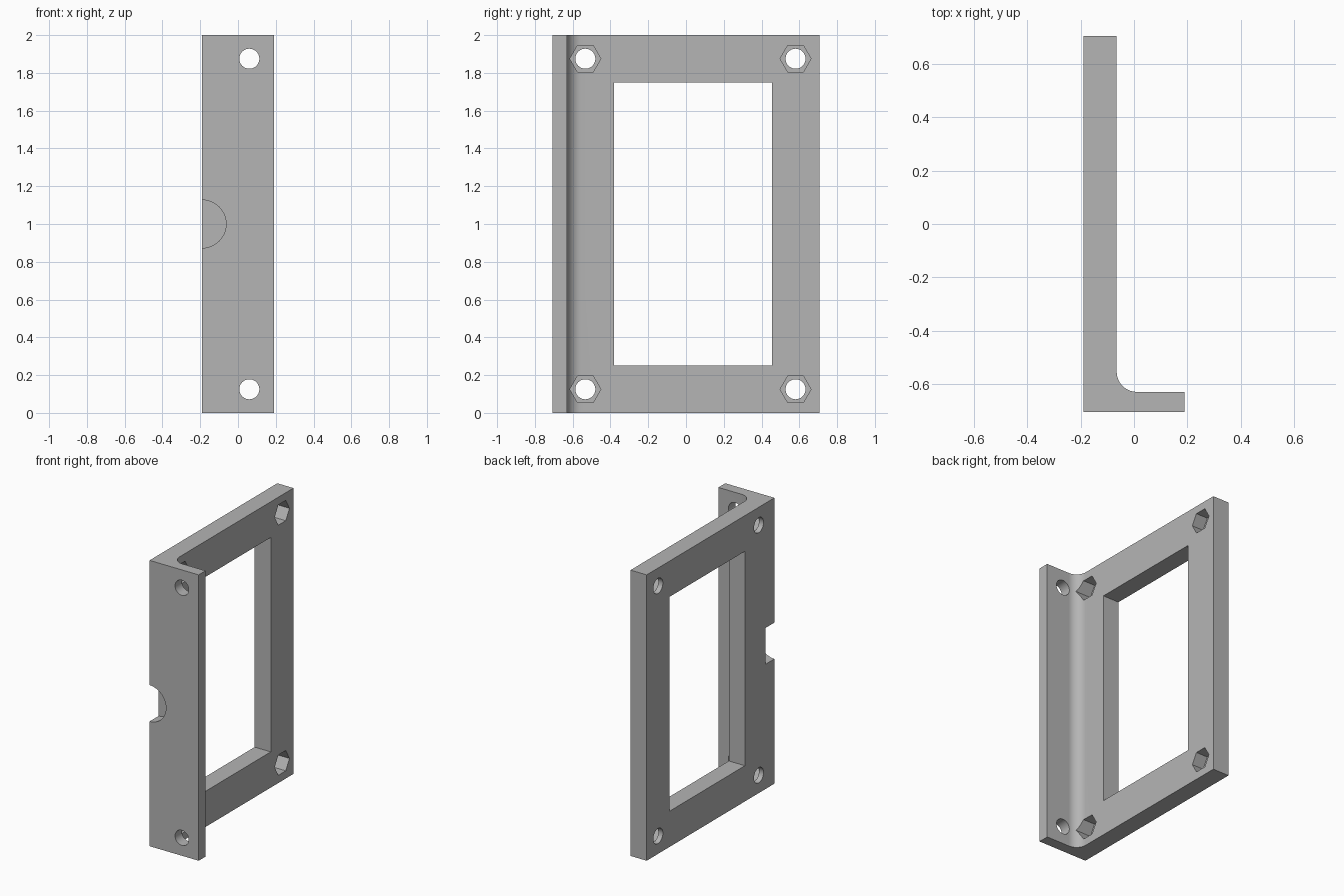
import bpy, bmesh, math
from mathutils import Matrix, Vector

old = bpy.data.objects.get("Cube")
if old:
    bpy.data.objects.remove(old, do_unlink=True)

grey = bpy.data.materials.new("plain grey")
grey.use_nodes = True
grey.diffuse_color = (0.46, 0.46, 0.46, 1)
grey.node_tree.nodes["Principled BSDF"].inputs["Base Color"].default_value = grey.diffuse_color

HEIGHT = 2.0
LEFT, RIGHT, FRONT, BACK = -0.19, 0.19, -0.706, 0.706
PLATE_X = -0.065      # inner face of the large plate
FLANGE_Y = -0.63      # inner face of the front flange
FILLET = 0.075


def add_object(name, bm):
    bmesh.ops.recalc_face_normals(bm, faces=bm.faces)
    mesh = bpy.data.meshes.new(name)
    bm.to_mesh(mesh)
    bm.free()
    mesh.materials.append(grey)
    obj = bpy.data.objects.new(name, mesh)
    bpy.context.collection.objects.link(obj)
    return obj


def prism(name, start, end, radius, sides):
    """Prism with its axis running from start to end."""
    start, end = Vector(start), Vector(end)
    axis = end - start
    bm = bmesh.new()
    bmesh.ops.create_cone(bm, cap_ends=True, segments=sides, radius1=radius,
                          radius2=radius, depth=axis.length)
    # the first corner points along y for prisms lying along x
    turn = Matrix.Rotation(math.pi / 2, 4, "Y" if abs(axis.x) > abs(axis.y) else "X")
    bm.transform(Matrix.Translation((start + end) / 2) @ turn)
    return add_object(name, bm)


def box(name, low, high):
    low, high = Vector(low), Vector(high)
    bm = bmesh.new()
    bmesh.ops.create_cube(bm, size=1)
    bm.transform(Matrix.Translation((low + high) / 2) @ Matrix.Diagonal((*(high - low), 1)))
    return add_object(name, bm)


# Angle bracket: L profile with a filleted inner corner, extruded upward
profile = [(LEFT, FRONT), (RIGHT, FRONT), (RIGHT, FLANGE_Y)]
for i in range(17):
    a = math.pi / 2 * (3 - i / 16)
    profile.append((PLATE_X + FILLET + FILLET * math.cos(a),
                    FLANGE_Y + FILLET + FILLET * math.sin(a)))
profile += [(PLATE_X, BACK), (LEFT, BACK)]
bm = bmesh.new()
base = bm.faces.new([bm.verts.new((x, y, 0)) for x, y in profile])
top = bmesh.ops.extrude_face_region(bm, geom=[base])["geom"]
bmesh.ops.translate(bm, vec=(0, 0, HEIGHT),
                    verts=[v for v in top if isinstance(v, bmesh.types.BMVert)])
bracket = add_object("angle_bracket", bm)

# Window in the plate and half-round notch at the front edge
cutters = [
    box("window_cutter", (-0.4, -0.38, 0.25), (0.2, 0.455, 1.75)),
    prism("notch_cutter", (LEFT, -0.9, 1), (LEFT, FRONT + 0.1, 1), 0.127, 64),
]

# Bolt holes, with hexagonal nut pockets on the inner face of the plate
POCKET = 0.09
for z in (0.125, HEIGHT - 0.125):
    cutters.append(prism("flange_hole_cutter", (0.06, -0.8, z), (0.06, -0.58, z), 0.053, 48))
    for y in (-0.533, 0.58):
        cutters.append(prism("plate_hole_cutter", (-0.3, y, z), (0.1, y, z), 0.053, 48))
        cutters.append(prism("nut_pocket_cutter", (PLATE_X - POCKET, y, z),
                             (0.1, y, z), 0.082, 6))

for cutter in cutters:
    cutter.hide_render = True
    cutter.hide_set(True)
    mod = bracket.modifiers.new(cutter.name, "BOOLEAN")
    mod.operation = "DIFFERENCE"
    mod.solver = "EXACT"
    mod.object = cutter

# Apply the cuts, then remove the cutters
bpy.context.view_layer.objects.active = bracket
bracket.select_set(True)
for mod in list(bracket.modifiers):
    bpy.ops.object.modifier_apply(modifier=mod.name)
for cutter in cutters:
    bpy.data.objects.remove(cutter, do_unlink=True)
bpy.ops.object.shade_smooth_by_angle(angle=math.radians(30))
